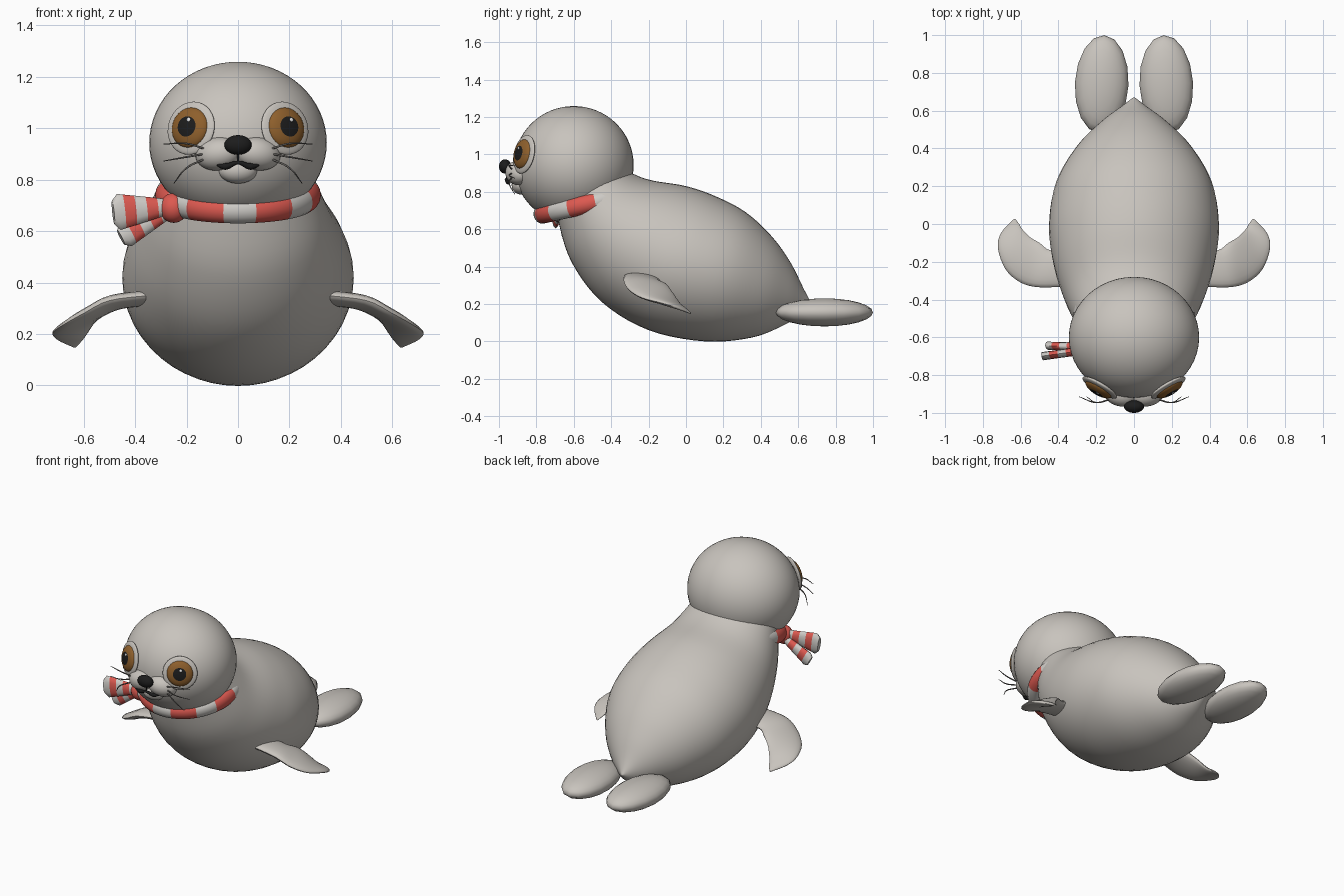
import bpy, bmesh
from math import sin, cos, pi, radians, sqrt
from mathutils import Vector as V, Matrix, Euler

cube = bpy.data.objects.get("Cube")
if cube:
    bpy.data.objects.remove(cube)


def material(name, rgb):
    m = bpy.data.materials.new(name)
    m.use_nodes = True
    m.diffuse_color = (*rgb, 1)
    m.node_tree.nodes["Principled BSDF"].inputs["Base Color"].default_value = (*rgb, 1)
    return m


FUR = material("warm grey fur", (0.58, 0.55, 0.51))
BLACK = material("black", (0.012, 0.012, 0.012))
BROWN = material("brown iris", (0.27, 0.115, 0.025))
RED = material("scarf red", (0.72, 0.10, 0.08))
WHITE = material("scarf white", (0.62, 0.60, 0.57))
WHISKER = material("whisker grey", (0.16, 0.15, 0.14))
GLINT = material("eye glint", (0.85, 0.85, 0.85))


def finish(name, bm, mats):
    bmesh.ops.recalc_face_normals(bm, faces=bm.faces)
    me = bpy.data.meshes.new(name)
    bm.to_mesh(me)
    bm.free()
    for m in mats:
        me.materials.append(m)
    for p in me.polygons:
        p.use_smooth = True
    me.set_sharp_from_angle(angle=radians(50))
    ob = bpy.data.objects.new(name, me)
    bpy.context.collection.objects.link(ob)
    return ob


def ball(name, loc, size, mats, rot=None, seg=32, rings=24, rule=None):
    """Ellipsoid; rule picks a material from the unit-sphere face centre."""
    bm = bmesh.new()
    bmesh.ops.create_uvsphere(bm, u_segments=seg, v_segments=rings, radius=1)
    if rule:
        for f in bm.faces:
            f.material_index = rule(f.calc_center_median())
    rot = rot or Matrix.Identity(4)
    bm.transform(Matrix.Translation(loc) @ rot @ Matrix.Diagonal((*size, 1)))
    return finish(name, bm, mats)


def spline(rows, steps):
    """Catmull-Rom interpolation through rows of vectors."""
    out = []
    for i in range(len(rows) - 1):
        quad = [rows[max(0, min(len(rows) - 1, i + k))] for k in (-1, 0, 1, 2)]
        for s in range(steps):
            t = s / steps
            out.append([(b * 2 + (c - a) * t + (a * 2 - b * 5 + c * 4 - d) * t * t
                         + (b * 3 - a - c * 3 + d) * t ** 3) / 2
                        for a, b, c, d in zip(*quad)])
    return out + [rows[-1]]


def loft(name, rows, mats, sides=32, steps=5, rule=None, closed=False):
    """Skin elliptical sections, each given as (centre, half axis, half axis)."""
    bm = bmesh.new()
    rows = spline(rows, steps) if steps > 1 else rows
    rings = [[bm.verts.new(c + a * cos(2 * pi * k / sides) + b * sin(2 * pi * k / sides))
              for k in range(sides)] for c, a, b in rows]
    pairs = list(zip(rings, rings[1:] + rings[:1]))
    for i, (r, q) in enumerate(pairs if closed else pairs[:-1]):
        for k in range(sides):
            n = (k + 1) % sides
            f = bm.faces.new((r[k], r[n], q[n], q[k]))
            f.material_index = rule(i) if rule else 0
    if not closed:
        bm.faces.new(rings[0])
        bm.faces.new(rings[-1]).material_index = rule(len(rings) - 2) if rule else 0
    return finish(name, bm, mats)


def strand(name, pts, radii, mat):
    """Round curve with a radius at each point."""
    cu = bpy.data.curves.new(name, "CURVE")
    cu.dimensions, cu.bevel_depth, cu.bevel_resolution = "3D", 1, 2
    cu.use_fill_caps = True
    sp = cu.splines.new("BEZIER")
    sp.bezier_points.add(len(pts) - 1)
    for bp, p, r in zip(sp.bezier_points, pts, radii):
        bp.co, bp.radius = p, r
        bp.handle_left_type = bp.handle_right_type = "AUTO"
    cu.materials.append(mat)
    ob = bpy.data.objects.new(name, cu)
    bpy.context.collection.objects.link(ob)


# Body: back point (y, z), belly point (y, z), half width
body = [(-.37, .95, -.70, .76, .27), (-.28, .895, -.68, .63, .31), (-.18, .86, -.61, .42, .36),
        (0, .83, -.45, .21, .42), (.16, .775, -.2, .06, .45), (.32, .69, .1, 0, .415),
        (.46, .56, .35, .02, .305), (.56, .42, .52, .085, .175), (.63, .28, .625, .15, .06),
        (.67, .205, .67, .2, .004)]
loft("body", [(V((0, (ty + by) / 2, (tz + bz) / 2)), V((w, 0, 0)), V((0, (ty - by) / 2, (tz - bz) / 2)))
              for ty, tz, by, bz, w in body], [FUR], sides=48)

# Head
HEAD, HR = V((0, -.6, .943)), V((.345, .32, .315))
ball("head", HEAD, HR, [FUR], seg=48, rings=32)


def head_point(x, z):
    d = V((x, 0, z - HEAD.z))
    y = -HR.y * sqrt(1 - (d.x / HR.x) ** 2 - (d.z / HR.z) ** 2)
    n = V((d.x / HR.x ** 2, y / HR.y ** 2, d.z / HR.z ** 2)).normalized()
    return V((x, HEAD.y + y, z)), n


# Front flipper: leading edge, trailing edge, half thickness
fin = [((.34, -.33, .35), (.34, -.12, .33), .032), ((.5, -.335, .33), (.44, -.14, .32), .03),
       ((.6, -.31, .28), (.5, -.1, .3), .028), ((.68, -.24, .235), (.55, -.07, .26), .025),
       ((.72, -.13, .205), (.59, -.03, .2), .02), ((.705, -.05, .18), (.608, 0, .175), .014),
       ((.642, .02, .15), (.63, .028, .15), .004)]

for side, s in (("left", 1), ("right", -1)):
    mir = V((s, 1, 1))
    rows = []
    for lead, trail, th in fin:
        a, b = V(lead) * mir, V(trail) * mir
        rows.append(((a + b) / 2, (a - b) / 2, V((.5 * s, 0, .87)) * th))
    loft(side + "_front_flipper", rows, [FUR], sides=20, steps=4)
    ball(side + "_rear_flipper", (.171 * s, .74, .155), (.142, .26, .075), [FUR],
         Euler((0, 0, radians(3 * s))).to_matrix().to_4x4(), seg=16, rings=12)

    # Eyes: raised socket, brown iris with black pupil, small glint
    p, n = head_point(.182 * s, 1.0)
    turn = n.to_track_quat("Z", "Y").to_matrix().to_4x4()
    ball(side + "_eye_socket", p, (.105, .105, .02), [FUR], turn)
    ball(side + "_eye", p + n * .008, (.08, .08, .032), [BROWN, BLACK], turn,
         rule=lambda c: 1 if c.z > cos(radians(29)) else 0)
    ball(side + "_eye_glint", p + n * .036 + V((.008, 0, .026)), (.009, .009, .004), [GLINT],
         turn, seg=12, rings=8)

    # Muzzle pad and whiskers
    ball(side + "_muzzle_pad", (.078 * s, -.898, .9), (.09, .065, .064), [FUR],
         Euler((0, radians(8 * s), radians(20 * s))).to_matrix().to_4x4())
    for i, (z0, z1, z2, x2) in enumerate([(.92, .94, .938, .29), (.9, .888, .872, .29),
                                          (.88, .845, .785, .25)]):
        strand(f"{side}_whisker_{i + 1}",
               [V((.13 * s, -.93, z0)), V((.2 * s, -.945, z1)), V((x2 * s, -.915, z2))],
               (.004, .0035, .0015), WHISKER)

# Nose, chin and mouth
ball("nose", (0, -.967, .935), (.053, .033, .038), [BLACK])
ball("chin", (0, -.88, .835), (.075, .052, .05), [FUR])
strand("mouth", [V((x, -.962 + abs(x) * .25, z)) for x, z in
                 ((-.088, .862), (-.05, .851), (0, .866), (.05, .851), (.088, .862))],
       (.004, .013, .007, .013, .004), BLACK)
strand("nose_groove", [V((0, -.955, .905)), V((0, -.958, .866))], (.004, .004), BLACK)

# Scarf ring: tilted loop with seven red stripes
N = 140
ring = []
for i in range(N):
    t = 2 * pi * i / N
    out = V((sin(t), -cos(t), -.22 * cos(t)))
    ring.append((V((.278 * sin(t), -.5 - .27 * cos(t), .74 - .06 * cos(t))), out * .044, V((0, -.01, .05))))
loft("scarf_ring", ring, [WHITE, RED], sides=16, steps=1, closed=True,
     rule=lambda i: 1 if 4.5 <= i % 20 < 15.5 else 0)

# Scarf knot and two striped tails
ball("scarf_knot", (-.25, -.665, .69), (.055, .055, .058), [RED], seg=20, rings=14)


def tail(name, start, end, w0, w1):
    start, end = V(start), V(end)
    d = (end - start).normalized()
    up = V((0, -1, 0)).cross(d).normalized()
    rows = []
    for i in range(11):
        t = i / 10
        w = (w0 + (w1 - w0) * t) * (.62 if i == 10 else 1)
        rows.append((start.lerp(end, t), up * w, V((0, .022, 0)) + d * .004))
    loft(name, rows, [WHITE, RED], sides=12, steps=1, rule=lambda i: 1 if i % 4 in (2, 3) else 0)


tail("scarf_upper_tail", (-.27, -.67, .695), (-.485, -.7, .672), .03, .075)
tail("scarf_lower_tail", (-.265, -.65, .675), (-.455, -.645, .575), .022, .052)
